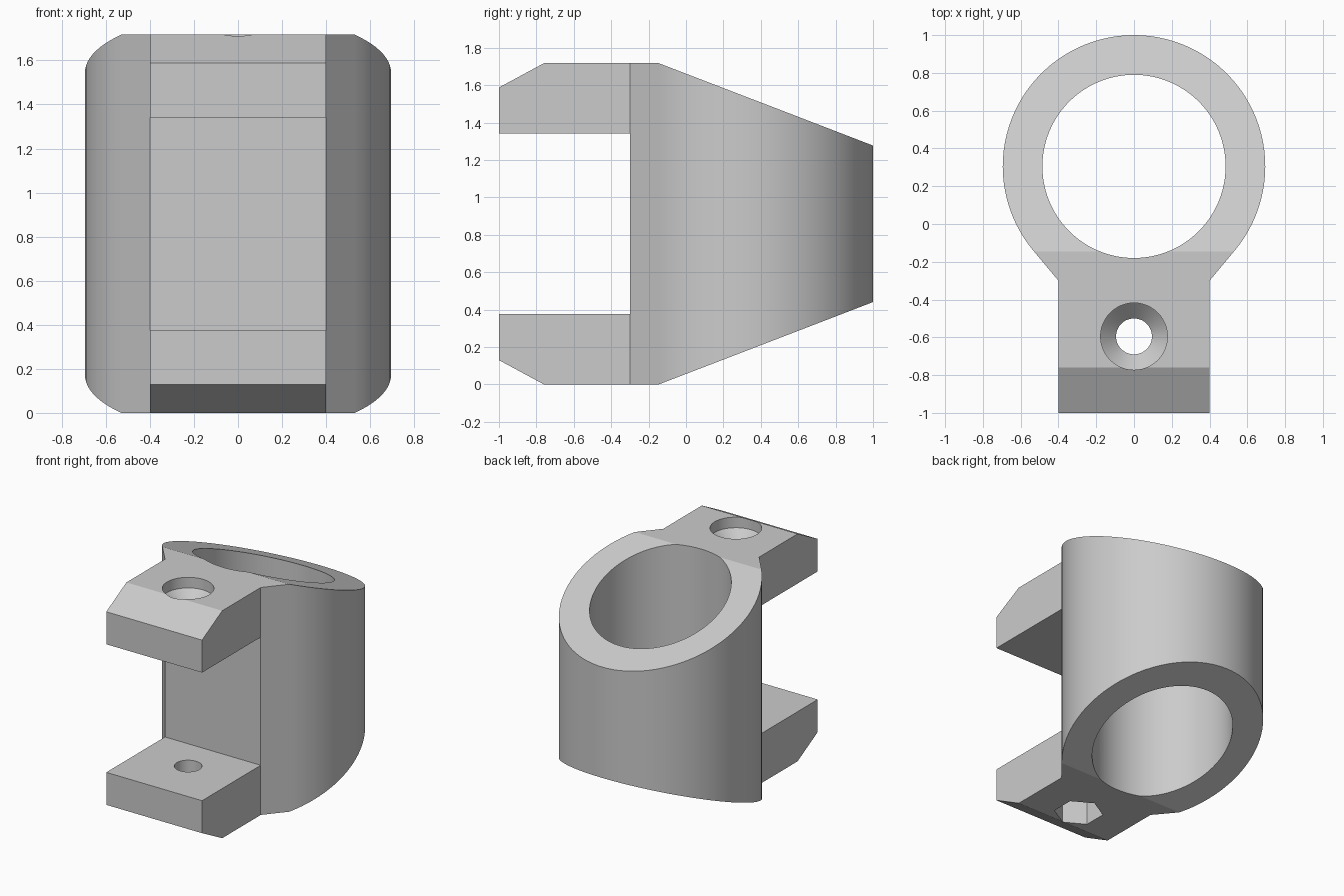
import bpy, bmesh
from math import sin, cos, pi, radians

if "Cube" in bpy.data.objects:
    bpy.data.objects.remove(bpy.data.objects["Cube"], do_unlink=True)

H = 1.717          # total height
RING_Y = 0.305     # centre of the ring
SCREW_Y = -0.595   # centre of the screw hole

grey = bpy.data.materials.new("plain grey")
grey.use_nodes = True
colour = (0.6, 0.6, 0.6, 1)
grey.diffuse_color = colour
grey.node_tree.nodes["Principled BSDF"].inputs["Base Color"].default_value = colour


def loft(name, rings):
    """Closed solid through a list of equally sized point rings."""
    bm = bmesh.new()
    loops = [[bm.verts.new(p) for p in ring] for ring in rings]
    n = len(loops[0])
    for a, b in zip(loops, loops[1:]):
        for i in range(n):
            j = (i + 1) % n
            bm.faces.new((a[i], a[j], b[j], b[i]))
    bm.faces.new(loops[0][::-1])
    bm.faces.new(loops[-1])
    bmesh.ops.recalc_face_normals(bm, faces=bm.faces)
    mesh = bpy.data.meshes.new(name)
    bm.to_mesh(mesh)
    bm.free()
    mesh.materials.append(grey)
    obj = bpy.data.objects.new(name, mesh)
    bpy.context.collection.objects.link(obj)
    return obj


def turned(name, y, profile, sides, phase=0.0):
    """Upright round or polygonal solid from (radius, height) pairs."""
    angles = [phase + 2 * pi * i / sides for i in range(sides)]
    return loft(name, [[(r * cos(a), y + r * sin(a), z) for a in angles]
                       for r, z in profile])


def combine(target, tool, operation):
    mod = target.modifiers.new(operation.lower(), 'BOOLEAN')
    mod.operation = operation
    mod.solver = 'EXACT'
    mod.object = tool
    bpy.context.view_layer.objects.active = target
    bpy.ops.object.modifier_apply(modifier=mod.name)
    bpy.data.objects.remove(tool, do_unlink=True)


# Plan outline: ring with tangent cheeks running into the square clamp arms
start, end, steps = radians(-40), radians(220), 72
arc = [start + (end - start) * i / steps for i in range(steps + 1)]
outline = [(0.695 * cos(a), RING_Y + 0.695 * sin(a)) for a in arc]
outline += [(-0.4, -0.3), (-0.4, -1), (0.4, -1), (0.4, -0.3)]
clamp = loft("clamp_body", [[(x, y, z) for x, y in outline] for z in (0, H)])

# Side outline: tapered back, chamfered arms and the open slot between them
lower = [(1.01, 0.444), (-0.145, 0), (-0.76, 0), (-1.01, 0.135),
         (-1.01, 0.375), (-0.3, 0.375)]
side = lower + [(y, H - z) for y, z in reversed(lower)]
combine(clamp, loft("side_shape", [[(x, y, z) for y, z in side] for x in (-1, 1)]),
        'INTERSECT')

# Main bore through the ring
combine(clamp, turned("bore", RING_Y, [(0.485, -0.1), (0.485, H + 0.1)], 96),
        'DIFFERENCE')

# Screw hole through both arms, with a countersunk head seat on top
seat = [(0.095, -0.1), (0.095, H - 0.162), (0.177, H - 0.08), (0.177, H + 0.1)]
combine(clamp, turned("screw_hole", SCREW_Y, seat, 48), 'DIFFERENCE')

# Hexagonal nut pocket under the lower arm
combine(clamp, turned("nut_pocket", SCREW_Y, [(0.17, -0.1), (0.17, 0.18)], 6, pi / 2),
        'DIFFERENCE')

# Smooth the round walls, keep the cut edges crisp
bpy.ops.object.select_all(action='DESELECT')
clamp.select_set(True)
bpy.context.view_layer.objects.active = clamp
bpy.ops.object.shade_smooth_by_angle(angle=radians(15))
